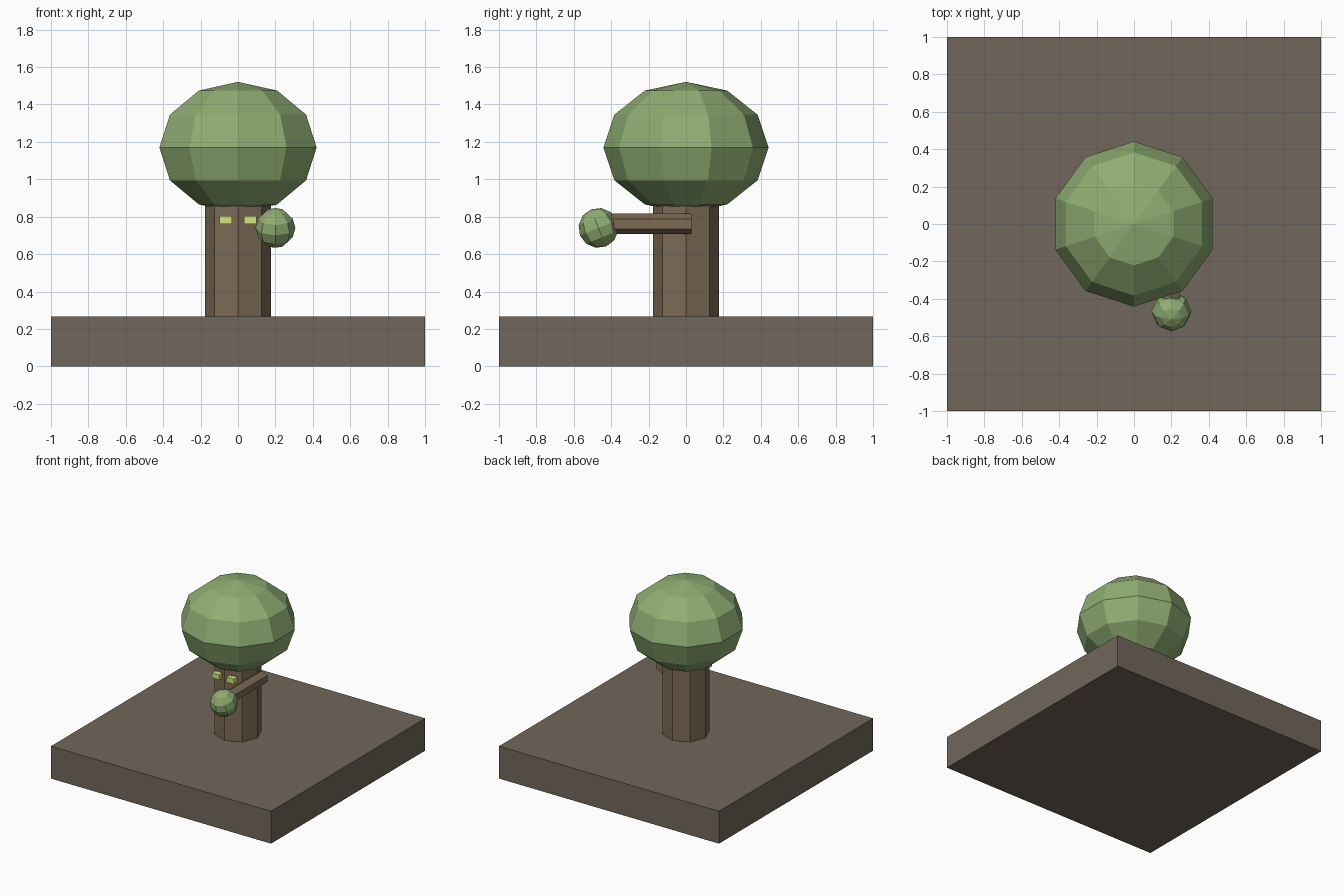
import bpy
import bmesh
from math import radians
from mathutils import Matrix, Euler

if "Cube" in bpy.data.objects:
    bpy.data.objects.remove(bpy.data.objects["Cube"])


def material(name, rgb):
    m = bpy.data.materials.new(name)
    m.diffuse_color = [(c / 255) ** 2.2 for c in rgb] + [1]
    m.use_nodes = True
    m.node_tree.nodes["Principled BSDF"].inputs["Base Color"].default_value = m.diffuse_color
    return m


EARTH = material("earth", (112, 103, 91))
BARK = material("bark", (124, 106, 86))
LEAF = material("leaf", (142, 172, 114))
GLOW = material("glow", (208, 232, 120))


def finish(name, bm, mat, loc, rot=(0, 0, 0), scale=(1, 1, 1)):
    bm.transform(Matrix.LocRotScale(None, Euler([radians(a) for a in rot]), scale))
    mesh = bpy.data.meshes.new(name)
    bm.to_mesh(mesh)
    bm.free()
    mesh.materials.append(mat)
    ob = bpy.data.objects.new(name, mesh)
    ob.location = loc
    bpy.context.collection.objects.link(ob)
    return ob


def box(name, size, loc, mat):
    bm = bmesh.new()
    bmesh.ops.create_cube(bm, size=1)
    return finish(name, bm, mat, loc, scale=size)


def prism(name, sides, radius, length, loc, mat, rot=(0, 0, 0)):
    bm = bmesh.new()
    bmesh.ops.create_cone(bm, cap_ends=True, segments=sides,
                          radius1=radius, radius2=radius, depth=length)
    return finish(name, bm, mat, loc, rot)


def ball(name, segments, rings, loc, mat, scale, rot=(0, 0, 0)):
    bm = bmesh.new()
    bmesh.ops.create_uvsphere(bm, u_segments=segments, v_segments=rings, radius=1)
    return finish(name, bm, mat, loc, rot, scale)


# Ground slab
box("ground_slab", (2, 2, 0.266), (0, 0, 0.133), EARTH)

# Trunk and leafy crown
prism("trunk", 8, 0.177, 0.634, (0, 0, 0.583), BARK)
ball("crown", 10, 6, (0, 0, 1.17), LEAF, (0.442, 0.442, 0.351))

# Side branch with a leaf ball on its tip
prism("branch", 6, 0.054, 0.46, (0.2, -0.2, 0.762), BARK, rot=(90, 0, 0))
ball("branch_leaves", 8, 6, (0.2, -0.468, 0.74), LEAF, (0.107,) * 3, rot=(22, 0, 0))

# Glowing eyes
for side, x in (("left", -0.066), ("right", 0.066)):
    box(side + "_eye", (0.066, 0.045, 0.042), (x, -0.1725, 0.782), GLOW)
